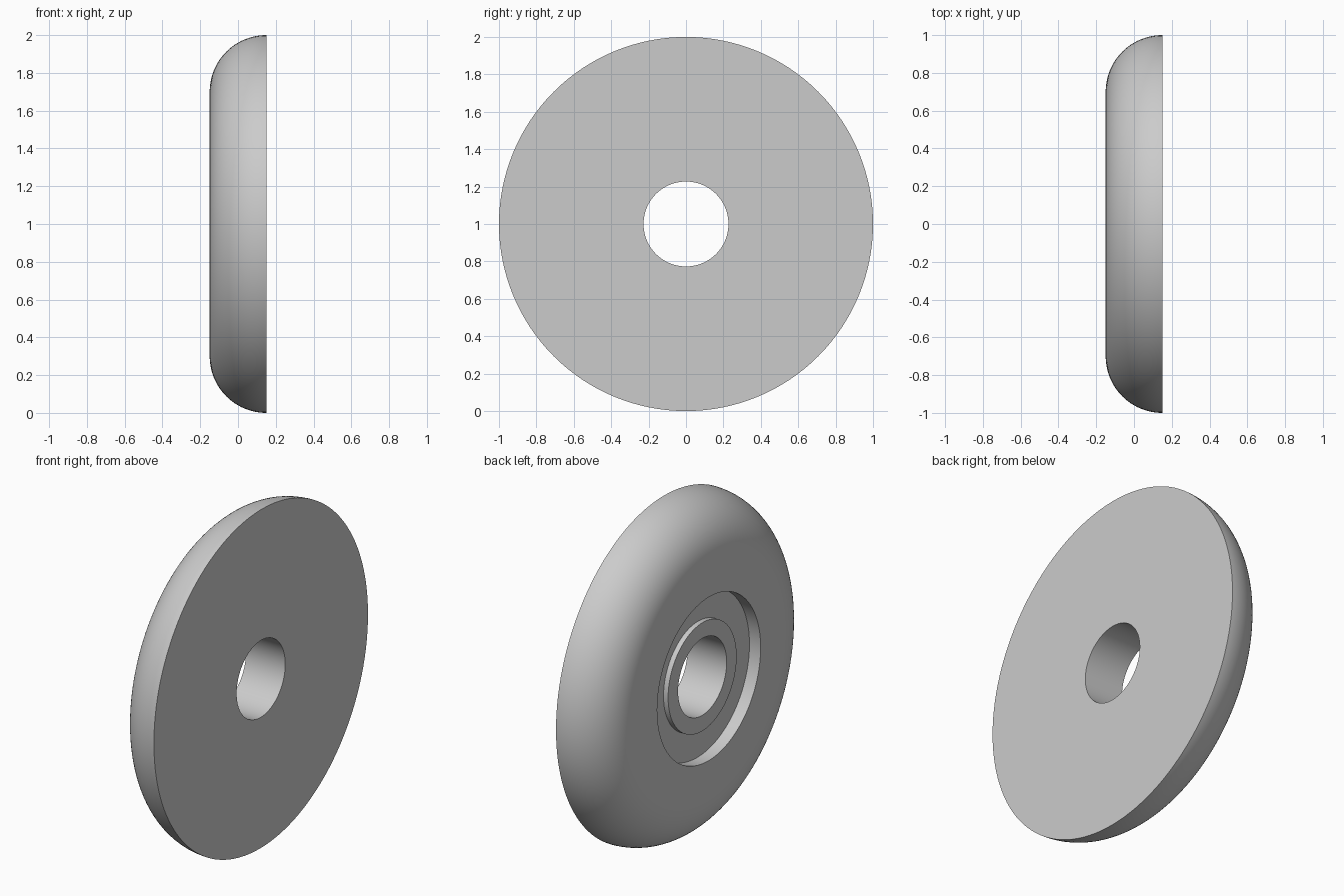
import bpy
import bmesh
import math

default_cube = bpy.data.objects.get("Cube")
if default_cube:
    bpy.data.objects.remove(default_cube, do_unlink=True)

SEGMENTS = 128
HALF = 0.15          # half thickness along x
BORE, HUB, GROOVE, RIM = 0.227, 0.32, 0.483, 1.0
ROUND = 0.3          # radius of the rounded outer edge
HUB_X, FLOOR_X = -0.107, -0.077

# Plain grey material
grey = bpy.data.materials.new("light_grey")
grey.use_nodes = True
colour = (0.6, 0.6, 0.6, 1)
grey.diffuse_color = colour
grey.node_tree.nodes["Principled BSDF"].inputs["Base Color"].default_value = colour

# Cross-section as (x, radius): flat side, rounded edge, groove, raised hub
profile = [(HALF, BORE)]
STEPS = 24
for i in range(STEPS + 1):
    a = math.pi / 2 * i / STEPS
    profile.append((HALF - ROUND * math.sin(a), RIM - ROUND + ROUND * math.cos(a)))
profile += [(-HALF, GROOVE), (FLOOR_X, GROOVE), (FLOOR_X, HUB), (HUB_X, HUB), (HUB_X, BORE)]

# Revolve the closed cross-section around the x axis
bm = bmesh.new()
rings = []
for s in range(SEGMENTS):
    t = 2 * math.pi * s / SEGMENTS
    rings.append([bm.verts.new((x, r * math.cos(t), 1 + r * math.sin(t))) for x, r in profile])
count = len(profile)
for s in range(SEGMENTS):
    a, b = rings[s], rings[(s + 1) % SEGMENTS]
    for i in range(count):
        j = (i + 1) % count
        bm.faces.new((a[i], a[j], b[j], b[i]))
bmesh.ops.recalc_face_normals(bm, faces=bm.faces)

mesh = bpy.data.meshes.new("wheel_disc")
bm.to_mesh(mesh)
bm.free()
mesh.materials.append(grey)
disc = bpy.data.objects.new("wheel_disc", mesh)
bpy.context.collection.objects.link(disc)

# Smooth the curved surfaces, keep the rims sharp
bpy.ops.object.select_all(action='DESELECT')
disc.select_set(True)
bpy.context.view_layer.objects.active = disc
bpy.ops.object.shade_smooth_by_angle(angle=math.radians(30))
